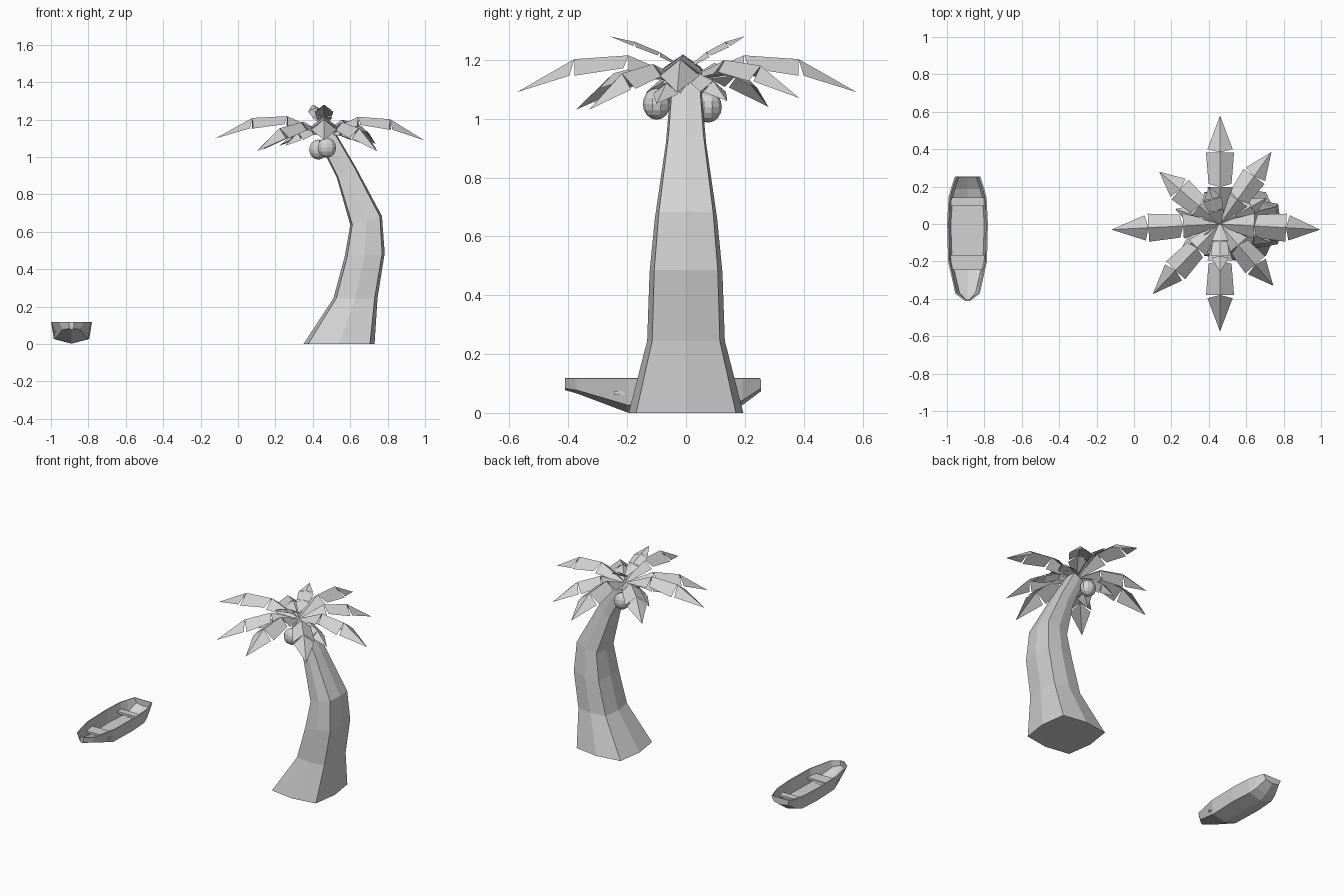
import bpy, bmesh, math
from mathutils import Vector

if "Cube" in bpy.data.objects:
    bpy.data.objects.remove(bpy.data.objects["Cube"])

grey = bpy.data.materials.new("light grey")
grey.diffuse_color = (0.65, 0.65, 0.65, 1)
grey.use_nodes = True
grey.node_tree.nodes["Principled BSDF"].inputs["Base Color"].default_value = grey.diffuse_color


def make(name, verts, faces):
    me = bpy.data.meshes.new(name)
    me.from_pydata([tuple(v) for v in verts], [], faces)
    bm = bmesh.new()
    bm.from_mesh(me)
    bmesh.ops.recalc_face_normals(bm, faces=bm.faces)
    bm.to_mesh(me)
    bm.free()
    me.materials.append(grey)
    ob = bpy.data.objects.new(name, me)
    bpy.context.collection.objects.link(ob)
    return ob


def loft(rings, closed):
    """Faces joining equal-sized rings of points, plus the flat vertex list."""
    n = len(rings[0])
    faces = [(k * n + i, k * n + (i + 1) % n, (k + 1) * n + (i + 1) % n, (k + 1) * n + i)
             for k in range(len(rings) - 1) for i in range(n if closed else n - 1)]
    verts = [p for r in rings for p in r]
    caps = [tuple(range(n)), tuple(range(len(verts) - n, len(verts)))]
    return verts, faces + caps


# Trunk: bent, tapering, square section with slightly bulged sides
section = [(1, 0), (.87, .87), (0, 1), (-.87, .87), (-1, 0), (-.87, -.87), (0, -1), (.87, -.87)]
stations = [  # centre x, centre z, half x, half y, tilt in degrees
    (.54, 0, .19, .195, 0), (.628, .245, .118, .132, 0), (.677, .475, .108, .124, -6),
    (.685, .66, .088, .106, -16), (.578, .92, .058, .068, -30), (.475, 1.11, .05, .052, -30)]
rings = []
for cx, cz, hx, hy, tilt in stations:
    a = math.radians(-tilt)
    rings.append([(cx + hx * u * math.cos(a), hy * v, cz + hx * u * math.sin(a)) for u, v in section])
make("trunk", *loft(rings, True))


# Palm leaves: arched ridge with drooping, notched halves
def leaf(name, tip, arch, width, base=(.46, 0, 1.13), droop=.75):
    base, tip = Vector(base), Vector(tip)
    d = tip - base
    side = Vector((-d.y, d.x, 0)).normalized()

    def ridge(t):
        return base + d * t + Vector((0, 0, arch * 4 * t * (1 - t)))

    verts, faces = [], []
    # segment start, segment end, edge width at start and end
    for t0, t1, w0, w1 in ((0, .34, .2, .9), (.34, .66, .82, 1.0), (.66, 1, .9, 0)):
        for s in (-1, 1):
            k = len(verts)
            out = side * s * width - Vector((0, 0, width * droop))
            verts += [ridge(t0), ridge(t1), ridge(t1) + out * w1, ridge(min(t0 + .03, 1)) + out * w0]
            faces.append((k, k + 1, k + 2, k + 3) if w1 else (k, k + 1, k + 3))
    ob = make(name, verts, faces)
    bm = bmesh.new()
    bm.from_mesh(ob.data)
    bmesh.ops.remove_doubles(bm, verts=bm.verts, dist=1e-5)
    for f in bm.faces:  # leaf tops face up
        f.normal_update()
        if f.normal.z < 0:
            f.normal_flip()
    bm.to_mesh(ob.data)
    bm.free()


long_tips = [(.995, -.03, 1.09), (.46, .58, 1.09), (-.12, -.03, 1.1), (.46, -.575, 1.09)]
mid_tips = [(.735, .385, 1.07), (.135, .28, 1.04), (.10, -.375, 1.03), (.745, -.33, 1.03)]
low_tips = [(.74, -.1, 1.05), (.71, .14, 1.06), (.22, .08, 1.06), (.25, -.14, 1.06)]
top_tips = [(.46, -.26, 1.28), (.40, .2, 1.28)]
for i, p in enumerate(long_tips):
    leaf(f"long_leaf_{i}", p, .11, .075)
for i, p in enumerate(mid_tips):
    leaf(f"middle_leaf_{i}", p, .10, .07)
for i, p in enumerate(low_tips):
    leaf(f"low_leaf_{i}", p, .05, .05)
for i, p in enumerate(top_tips):
    leaf(f"top_leaf_{i}", p, .02, .05, base=(.46, 0, 1.17), droop=.35)

# Coconuts
for i, p in enumerate([(.475, -.1, 1.05), (.43, .075, 1.04)]):
    bpy.ops.mesh.primitive_uv_sphere_add(segments=10, ring_count=8, radius=.052, location=p)
    ob = bpy.context.object
    ob.name = f"coconut_{i}"
    ob.scale = (1, .9, 1.03)
    ob.data.materials.append(grey)

# Boat hull: thin open shell lofted along y
BX, TOP = -.89, .118
hull = []
for y, w, wc, zc, zk in ((-.408, .012, .010, .085, .08), (-.37, .062, .045, .08, .07),
                         (-.2, .1, .085, .03, .006), (0, .105, .092, .03, .006),
                         (.14, .098, .082, .03, .006), (.19, .085, .07, .045, .03),
                         (.251, .065, .05, .085, .075)):
    hull.append([(BX - w, y, TOP), (BX - wc, y, zc), (BX, y, zk), (BX + wc, y, zc), (BX + w, y, TOP)])
boat = make("boat_hull", *loft(hull, False))
shell = boat.modifiers.new("shell", 'SOLIDIFY')
shell.thickness = .008
shell.offset = 0

# Boat seats
for name, y, depth, w in (("rear_seat", .12, .045, .185), ("front_seat", -.205, .08, .185)):
    bpy.ops.mesh.primitive_cube_add(size=1, location=(BX, y, .068))
    ob = bpy.context.object
    ob.name = name
    ob.scale = (w, depth, .014)
    ob.data.materials.append(grey)

# Flat floor inside the boat
make("boat_floor", [(BX + s * w, y, .034) for y, w in ((-.2, .085), (0, .092), (.14, .082)) for s in (-1, 1)],
     [(0, 1, 3, 2), (2, 3, 5, 4)])
